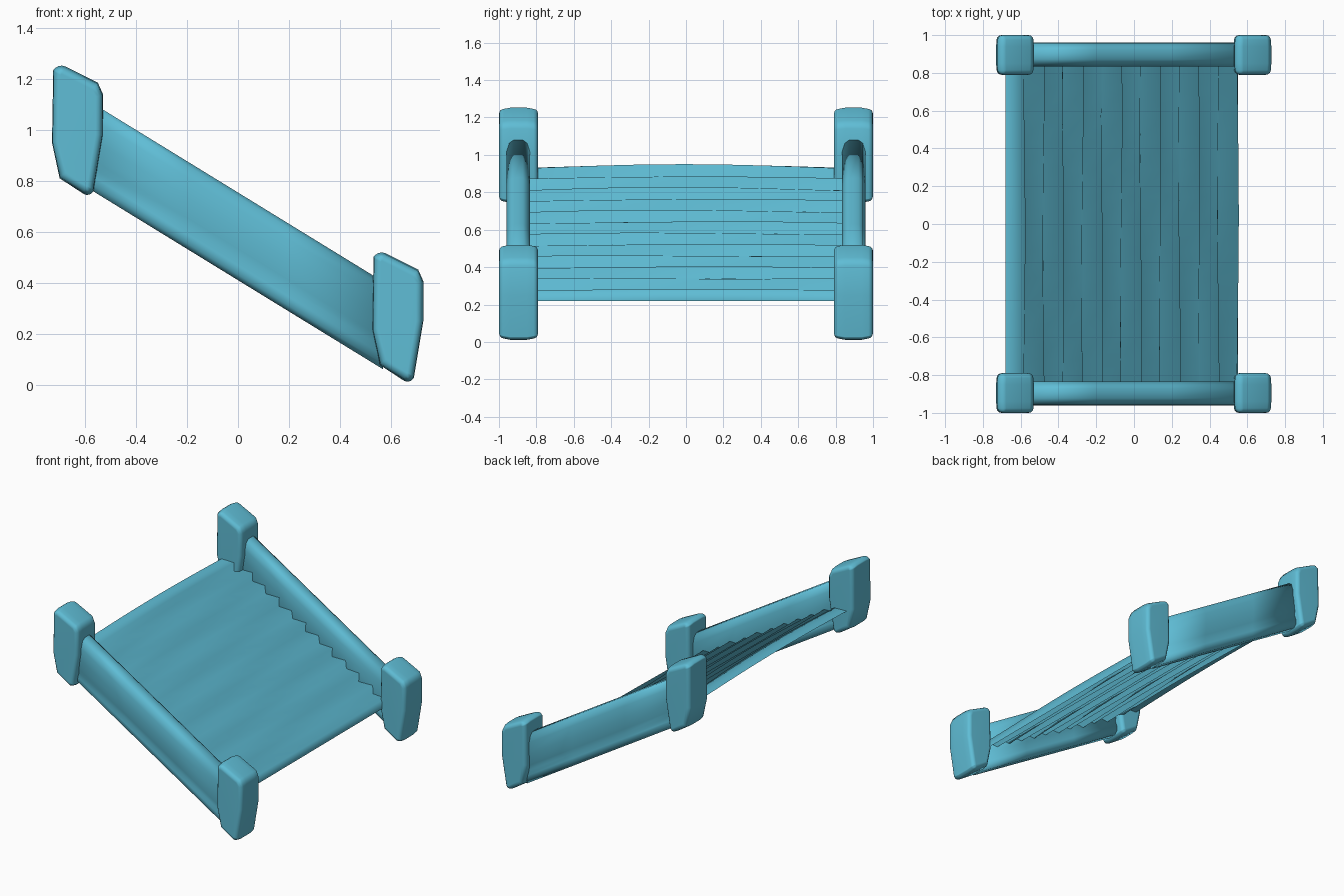
import bpy, bmesh, math

cube = bpy.data.objects.get("Cube")
if cube:
    bpy.data.objects.remove(cube, do_unlink=True)

teal = bpy.data.materials.new("teal_blue")
teal.use_nodes = True
TEAL = (0.115, 0.51, 0.67, 1)
teal.diffuse_color = TEAL
teal.node_tree.nodes["Principled BSDF"].inputs["Base Color"].default_value = TEAL


def finish(bm, name, bevel=0):
    """Turn a bmesh into a smooth-shaded object."""
    mesh = bpy.data.meshes.new(name)
    bm.to_mesh(mesh)
    bm.free()
    mesh.materials.append(teal)
    for p in mesh.polygons:
        p.use_smooth = True
    ob = bpy.data.objects.new(name, mesh)
    bpy.context.collection.objects.link(ob)
    if bevel:
        mod = ob.modifiers.new("soft_edges", 'BEVEL')
        mod.width = bevel
        mod.segments = 3
        mod.limit_method = 'ANGLE'
        mod.angle_limit = math.radians(50)
        ob.modifiers.new("even_shading", 'WEIGHTED_NORMAL')
    return ob


def loft(loops, name, bevel=0, caps=True):
    """Bridge matching closed loops of points and cap the ends."""
    bm = bmesh.new()
    rings = [[bm.verts.new(p) for p in loop] for loop in loops]
    n = len(rings[0])
    for a, b in zip(rings, rings[1:]):
        for i in range(n):
            j = (i + 1) % n
            bm.faces.new((a[i], a[j], b[j], b[i]))
    bm.faces.new(rings[0])
    bm.faces.new(rings[-1])
    bmesh.ops.recalc_face_normals(bm, faces=bm.faces)
    return finish(bm, name, bevel)


# Posts: one tapered outline, offset down the slope, on both sides
POST = [(-.73, .95), (-.725, 1.235), (-.70, 1.26), (-.55, 1.185), (-.53, 1.14),
        (-.53, .98), (-.567, .76), (-.585, .735), (-.70, .81)]
for level, dx, dz in (("upper", 0, 0), ("lower", 1.257, -.733)):
    for side, s in (("front", -1), ("back", 1)):
        loops = []
        for y, k in ((.79, .96), (.85, 1), (.94, 1), (1.0, .96)):
            loops.append([(-.63 + (x + .63) * k + dx, s * y, 1 + (z - 1) * k + dz)
                          for x, z in POST])
        loft(loops, f"{level}_{side}_post", .025)

# Sloping side rails: rounded top, shallow groove low on each face
HALF = [(.025, .172), (.048, .155), (.062, .11), (.064, .03), (.06, -.05),
        (.052, -.085), (.058, -.115), (.055, -.15), (.03, -.172)]
RAIL = HALF + [(-y, z) for y, z in reversed(HALF)]
for side, s in (("front", -1), ("back", 1)):
    loops = [[(x, s * .897 + y, .582 - .614 * x + z) for y, z in RAIL]
             for x in (-.57, -.2, .2, .57)]
    loft(loops, f"{side}_rail")

# Stair sheet: twelve softly shaded, slightly worn steps
STEPS, ROWS = 12, 12
profile = []
for i in range(STEPS):
    z = .93 - i * .0592
    profile += [(-.68 if i == 0 else -.58 + (i - 1) * .1027, z), (-.58 + i * .1027, z)]
profile.append((.55, .22))
bm = bmesh.new()
rows = []
for r in range(ROWS + 1):
    y = -.86 + 1.72 * r / ROWS
    arch = math.cos(y / .86 * math.pi / 2)
    row = []
    for i, (x, z) in enumerate(profile):
        fade = 1 - i / (len(profile) - 1)
        inner = 0 if i in (0, len(profile) - 1) else 1
        wob = inner * .005 * math.sin(3 * y + i * 1.7)
        row.append(bm.verts.new((x + wob, y, z + .018 * arch * fade + wob * .6)))
    rows.append(row)
for a, b in zip(rows, rows[1:]):
    for i in range(len(profile) - 1):
        bm.faces.new((a[i], a[i + 1], b[i + 1], b[i]))
bm.normal_update()
finish(bm, "stair_steps")
